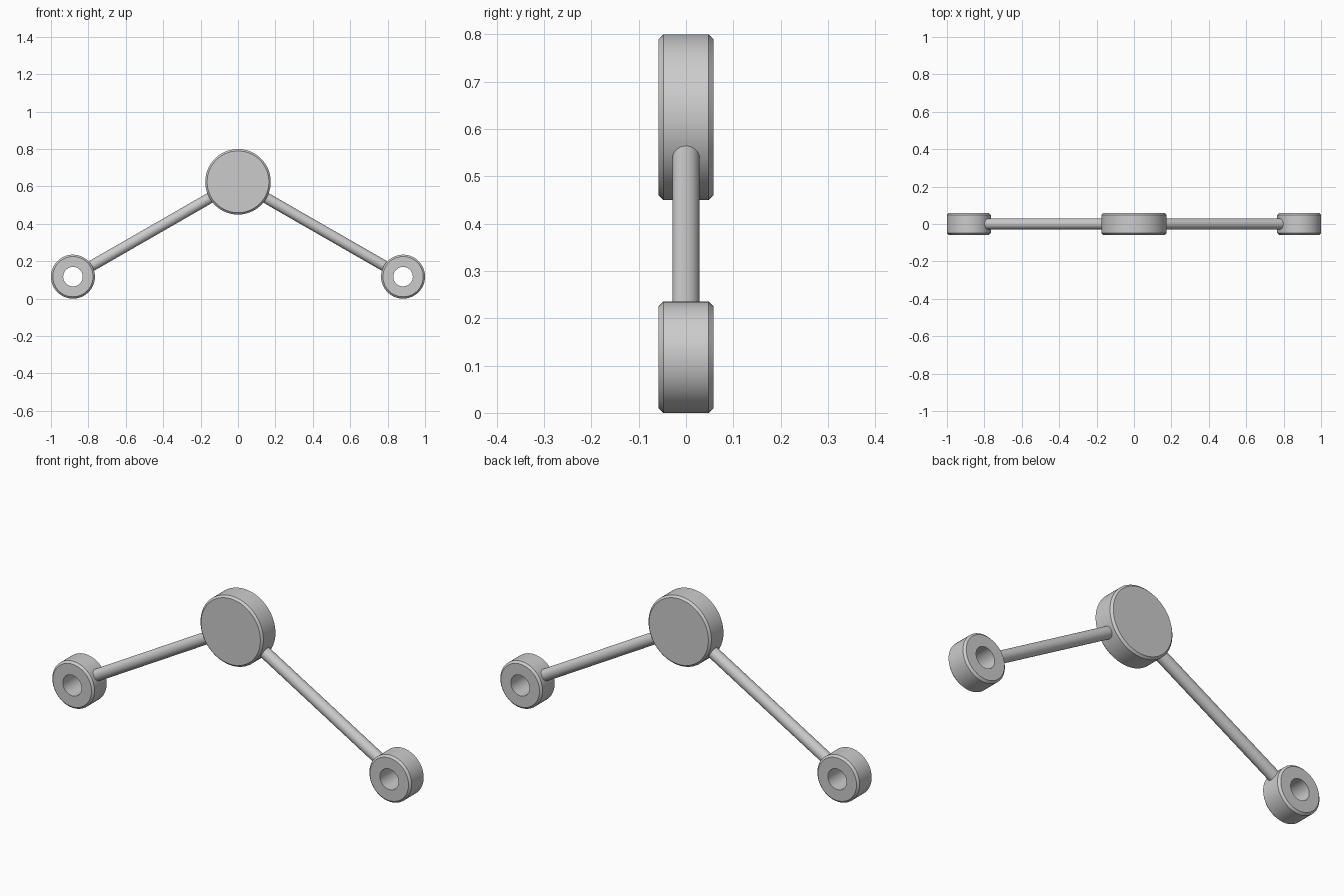
import bpy, bmesh, math
from mathutils import Vector

if "Cube" in bpy.data.objects:
    bpy.data.objects.remove(bpy.data.objects["Cube"])

HALF_W = 0.058      # half thickness of the discs along y
CHAMFER = 0.01
HUB = Vector((0, 0, 0.6245))
HUB_R = 0.175
END_R, HOLE_R = 0.1175, 0.052
END_X, END_Z = 0.8825, 0.1175


def finish(name, bm, location):
    bmesh.ops.recalc_face_normals(bm, faces=bm.faces)
    mesh = bpy.data.meshes.new(name)
    bm.to_mesh(mesh)
    bm.free()
    ob = bpy.data.objects.new(name, mesh)
    bpy.context.collection.objects.link(ob)
    ob.location = location
    bpy.ops.object.select_all(action='DESELECT')
    bpy.context.view_layer.objects.active = ob
    ob.select_set(True)
    bpy.ops.object.shade_smooth_by_angle(angle=math.radians(30))
    return ob


def disc(name, location, radius, hole=0.0, segments=96):
    """Chamfered disc turned around the y axis, with an optional through hole."""
    w, c = HALF_W, CHAMFER
    profile = [(radius - c, -w), (radius, -w + c), (radius, w - c), (radius - c, w)]
    if hole:
        profile += [(hole, w), (hole, -w)]
    bm = bmesh.new()
    rings = []
    for r, y in profile:
        rings.append([bm.verts.new((r * math.cos(a), y, r * math.sin(a)))
                      for a in (2 * math.pi * i / segments for i in range(segments))])
    pairs = list(zip(rings, rings[1:]))
    if hole:
        pairs.append((rings[-1], rings[0]))
    else:
        bm.faces.new(rings[0])
        bm.faces.new(rings[-1])
    for a, b in pairs:
        for i in range(segments):
            j = (i + 1) % segments
            bm.faces.new((a[i], a[j], b[j], b[i]))
    return finish(name, bm, location)


def rod(name, start, end, radius):
    bm = bmesh.new()
    d = end - start
    bmesh.ops.create_cone(bm, cap_ends=True, segments=48, radius1=radius,
                          radius2=radius, depth=d.length)
    rot = d.to_track_quat('Z', 'Y').to_matrix()
    bmesh.ops.rotate(bm, verts=bm.verts, matrix=rot)
    return finish(name, bm, (start + end) / 2)


# Central solid hub
disc("hub", HUB, HUB_R)

# Pierced end rings and the arms reaching them from the hub
for side, sx in (("left", -1), ("right", 1)):
    centre = Vector((sx * END_X, 0, END_Z))
    disc(side + "_ring", centre, END_R, HOLE_R)
    direction = (centre - HUB).normalized()
    rod(side + "_arm", HUB + direction * (HUB_R - 0.02),
        centre - direction * (END_R - 0.02), 0.029)
